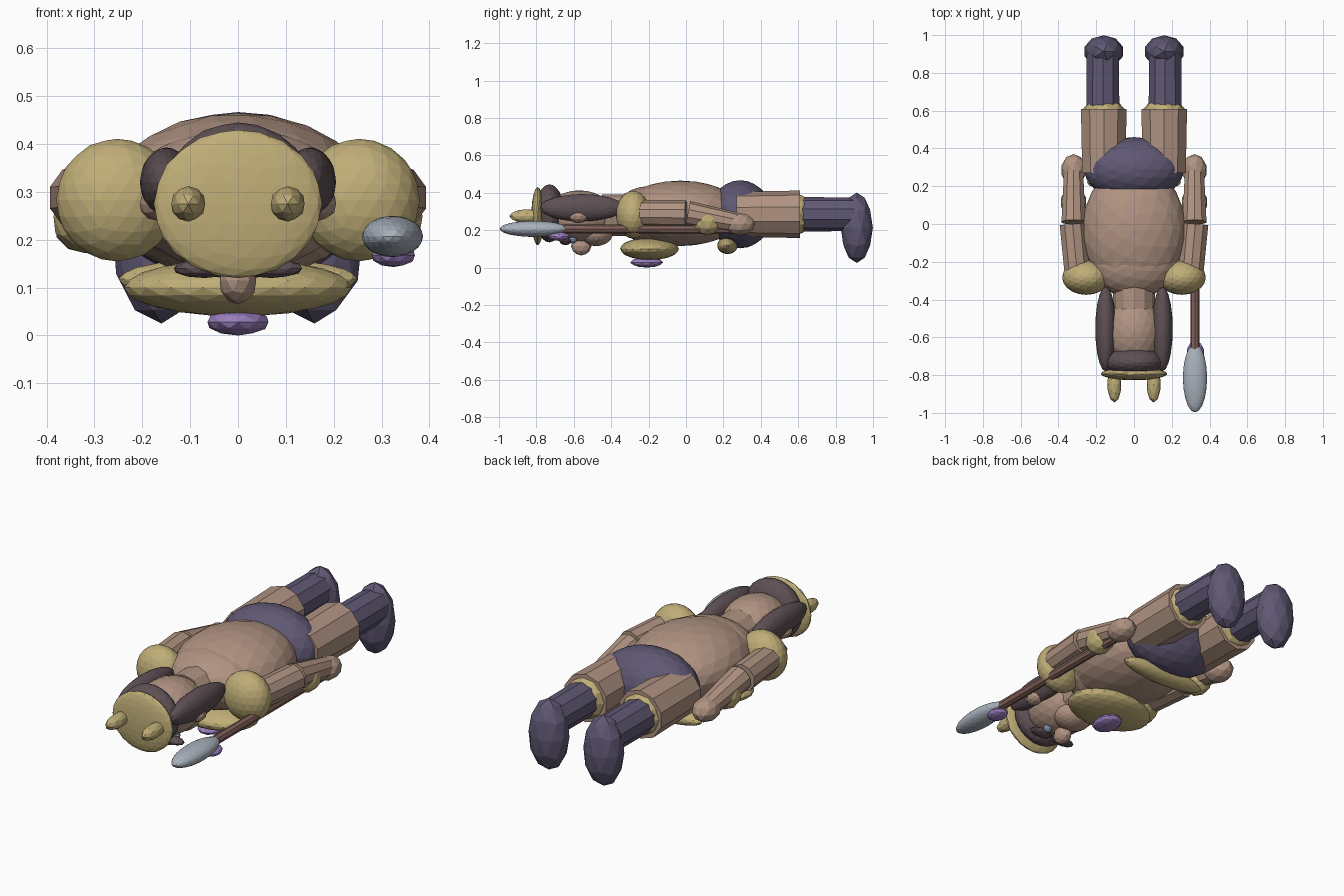
import bpy, math
from mathutils import Vector


def mat(name, r, g, b):
    m = bpy.data.materials.new(name)
    lin = [((c / 255 + 0.055) / 1.055) ** 2.4 for c in (r, g, b)]
    m.diffuse_color = (*lin, 1)
    return m


SKIN = mat("tan skin", 176, 147, 130)
GOLD = mat("dull gold", 192, 174, 120)
CLOTH = mat("dark purple cloth", 96, 88, 116)
HAIR = mat("dark brown hair", 94, 80, 84)
STEEL = mat("pale steel", 168, 177, 188)
GEM = mat("lavender gem", 155, 128, 190)
WOOD = mat("red brown wood", 130, 98, 90)
EYE = mat("grey blue eye", 135, 145, 168)


def ball(name, loc, radii, m, sub=3):
    """Flat-shaded stretched icosphere."""
    bpy.ops.mesh.primitive_ico_sphere_add(subdivisions=sub, radius=1, location=loc)
    o = bpy.context.object
    o.name = name
    o.scale = radii
    o.data.materials.append(m)
    return o


def limb(name, a, b, r1, r2, m, sides=10):
    """Tapered prism from point a to point b."""
    a, b = Vector(a), Vector(b)
    bpy.ops.mesh.primitive_cone_add(vertices=sides, radius1=r1, radius2=r2,
                                    depth=(b - a).length, location=(a + b) / 2)
    o = bpy.context.object
    o.name = name
    o.rotation_mode = 'QUATERNION'
    o.rotation_quaternion = (b - a).to_track_quat('Z', 'Y')
    o.data.materials.append(m)
    return o


# Body, lying face down with the head towards -y
ball("belly", (0, -0.03, 0.29), (0.275, 0.345, 0.175), SKIN)
ball("chest", (0, -0.20, 0.285), (0.24, 0.19, 0.15), SKIN)
ball("hips", (0, 0.29, 0.285), (0.265, 0.17, 0.182), CLOTH)
limb("neck", (0, -0.30, 0.28), (0, -0.45, 0.28), 0.11, 0.11, SKIN, 12)
ball("chest_plate", (0, -0.195, 0.10), (0.238, 0.157, 0.06), GOLD)
ball("chest_gem", (0, -0.21, 0.028), (0.067, 0.088, 0.028), GEM, 2)
ball("belt", (0, 0.222, 0.118), (0.25, 0.055, 0.046), GOLD)

# Head and headdress
ball("head", (0, -0.57, 0.275), (0.155, 0.19, 0.138), SKIN)
ball("chin", (0, -0.48, 0.185), (0.10, 0.09, 0.07), SKIN)
ball("nose", (0, -0.56, 0.115), (0.04, 0.055, 0.05), SKIN, 2)
ball("hair_cap", (0, -0.73, 0.29), (0.16, 0.08, 0.155), HAIR)
ball("crown", (0, -0.793, 0.275), (0.176, 0.034, 0.155), GOLD)

for side, s in (("right", 1), ("left", -1)):
    # Face details
    ball(side + "_hair_lobe", (s * 0.15, -0.555, 0.32), (0.055, 0.225, 0.073), HAIR)
    ball(side + "_ear", (s * 0.165, -0.575, 0.275), (0.042, 0.055, 0.036), SKIN, 2)
    ball(side + "_brow", (s * 0.07, -0.645, 0.14), (0.067, 0.032, 0.02), HAIR, 2)
    ball(side + "_eye", (s * 0.06, -0.605, 0.15), (0.024, 0.022, 0.022), EYE, 2)
    ball(side + "_horn", (s * 0.104, -0.85, 0.275), (0.037, 0.095, 0.037), GOLD, 2)

    # Arm
    ball(side + "_shoulder_guard", (s * 0.253, -0.283, 0.283), (0.127, 0.092, 0.128), GOLD)
    limb(side + "_upper_arm", (s * 0.30, -0.27, 0.29), (s * 0.325, 0.0, 0.288), 0.07, 0.072, SKIN)
    limb(side + "_forearm", (s * 0.32, 0.01, 0.29), (s * 0.32, 0.30, 0.235), 0.067, 0.052, SKIN)
    ball(side + "_cuff", (s * 0.32, 0.115, 0.248), (0.069, 0.082, 0.076), GOLD, 2)
    ball(side + "_hand", (s * 0.32, 0.285, 0.232), (0.066, 0.085, 0.06), SKIN, 2)

    # Leg
    limb(side + "_thigh", (s * 0.16, 0.27, 0.285), (s * 0.16, 0.61, 0.285), 0.12, 0.127, SKIN)
    ball(side + "_knee_guard", (s * 0.16, 0.58, 0.285), (0.115, 0.095, 0.115), GOLD, 2)
    limb(side + "_shin", (s * 0.165, 0.58, 0.285), (s * 0.165, 0.90, 0.285), 0.092, 0.09, CLOTH)
    ball(side + "_boot", (s * 0.16, 0.913, 0.213), (0.106, 0.086, 0.188), CLOTH, 2)

# Spear held in the right hand
limb("spear_shaft", (0.322, 0.29, 0.205), (0.322, -0.70, 0.207), 0.024, 0.024, WOOD, 8)
ball("spear_blade", (0.323, -0.815, 0.207), (0.064, 0.182, 0.043), STEEL)
ball("spear_gem", (0.325, -0.68, 0.167), (0.047, 0.06, 0.024), GEM, 2)
